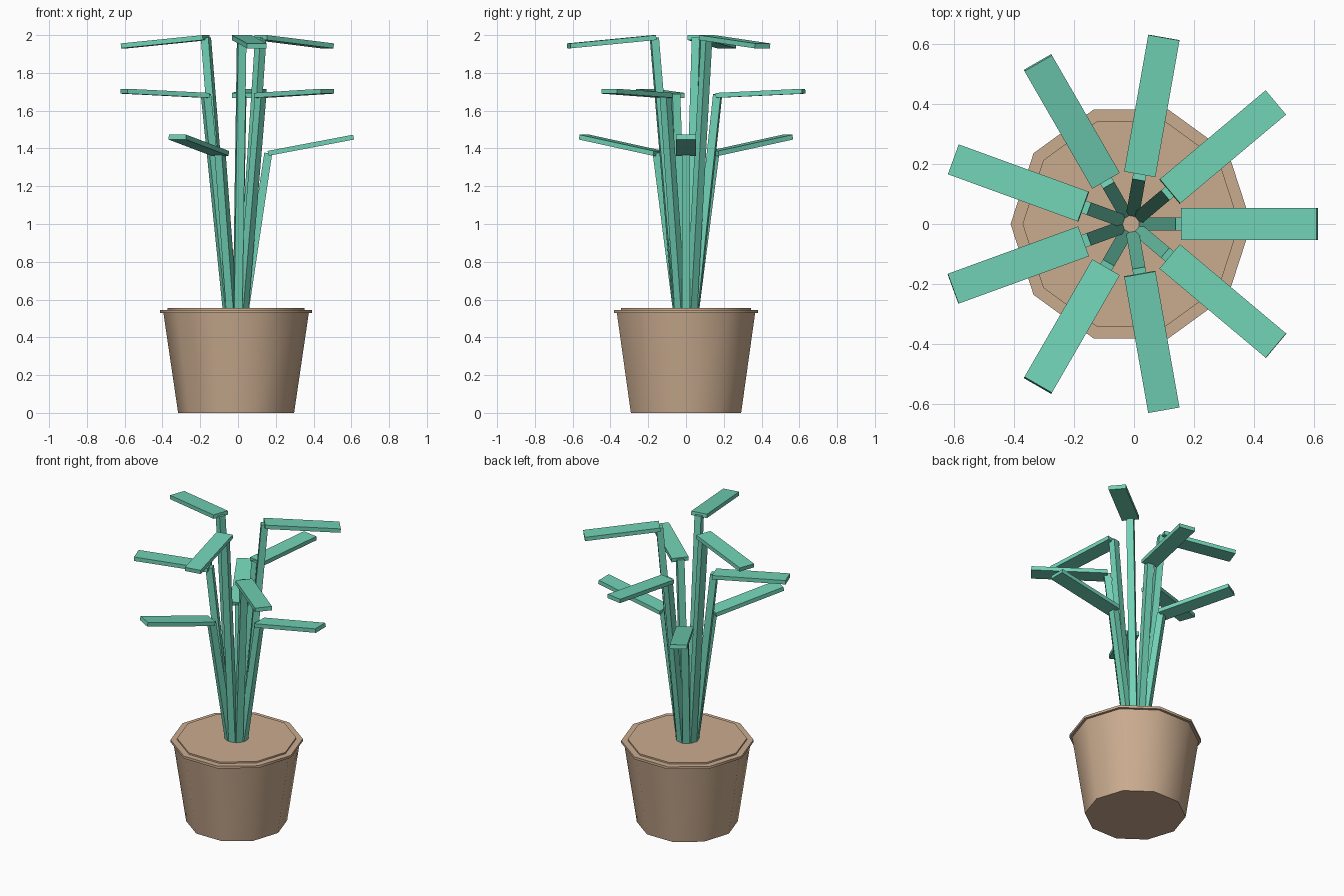
import bpy, bmesh, math
from mathutils import Vector, Matrix

if "Cube" in bpy.data.objects:
    bpy.data.objects.remove(bpy.data.objects["Cube"])

CX = -0.01  # plant axis sits slightly left of the bounding-box centre


def material(name, rgb):
    m = bpy.data.materials.new(name)
    m.diffuse_color = (*rgb, 1)
    m.use_nodes = True
    m.node_tree.nodes["Principled BSDF"].inputs["Base Color"].default_value = m.diffuse_color
    return m


GREEN = material("leaf green", (0.165, 0.64, 0.46))
CLAY = material("clay brown", (0.59, 0.41, 0.275))


def add_object(name, bm, mat):
    bmesh.ops.recalc_face_normals(bm, faces=bm.faces)
    me = bpy.data.meshes.new(name)
    bm.to_mesh(me)
    bm.free()
    me.materials.append(mat)
    ob = bpy.data.objects.new(name, me)
    bpy.context.collection.objects.link(ob)
    return ob


def lathe(name, profile, sides, mat):
    """Closed solid from (radius, z) rings."""
    bm = bmesh.new()
    rings = []
    for r, z in profile:
        rings.append([bm.verts.new((CX + r * math.cos(math.tau * i / sides),
                                    r * math.sin(math.tau * i / sides), z))
                      for i in range(sides)])
    for a, b in zip(rings, rings[1:]):
        for i in range(sides):
            j = (i + 1) % sides
            bm.faces.new((a[i], a[j], b[j], b[i]))
    bm.faces.new(rings[0])
    bm.faces.new(rings[-1])
    return add_object(name, bm, mat)


def beam(name, start, end, width, thick, angle, mat):
    """Box running between two (radius, z) points, turned about the axis."""
    a, b = Vector((start[0], 0, start[1])), Vector((end[0], 0, end[1]))
    d = (b - a).normalized()
    side = Vector((0, 1, 0))
    rot = Matrix((d, side, d.cross(side))).transposed().to_4x4()
    bm = bmesh.new()
    bmesh.ops.create_cube(bm, size=1, matrix=(
        Matrix.Translation((CX, 0, 0)) @ Matrix.Rotation(angle, 4, 'Z')
        @ Matrix.Translation((a + b) / 2) @ rot
        @ Matrix.Diagonal(((b - a).length, width, thick, 1))))
    return add_object(name, bm, mat)


# Ten-sided pot: tapered wall, thin rim and slightly raised soil disc
pot = lathe("pot", [(0.307, 0), (0.385, 0.53), (0.402, 0.53), (0.402, 0.546),
                    (0.362, 0.546), (0.362, 0.556)], 10, CLAY)
bpy.context.view_layer.objects.active = pot
pot.select_set(True)
bpy.ops.object.shade_smooth_by_angle(angle=math.radians(40))

# Three stem tiers: stem top height, leaf base height, leaf tip height, tip radius
TIERS = [(1.375, 1.374, 1.460, 0.622),
         (1.685, 1.681, 1.703, 0.632),
         (1.985, 1.987, 1.943, 0.630)]
ORDER = [0, 2, 1]

# Nine leaning stems, each with one flat strap leaf
for i in range(9):
    ang = math.radians(40 * i)
    top, base, tip, reach = TIERS[ORDER[i % 3]]
    beam(f"stem_{i + 1}", (0.046, 0.54), (0.17, top), 0.044, 0.042, ang, GREEN)
    beam(f"leaf_{i + 1}", (0.169, base), (reach, tip), 0.106, 0.026, ang, GREEN)
